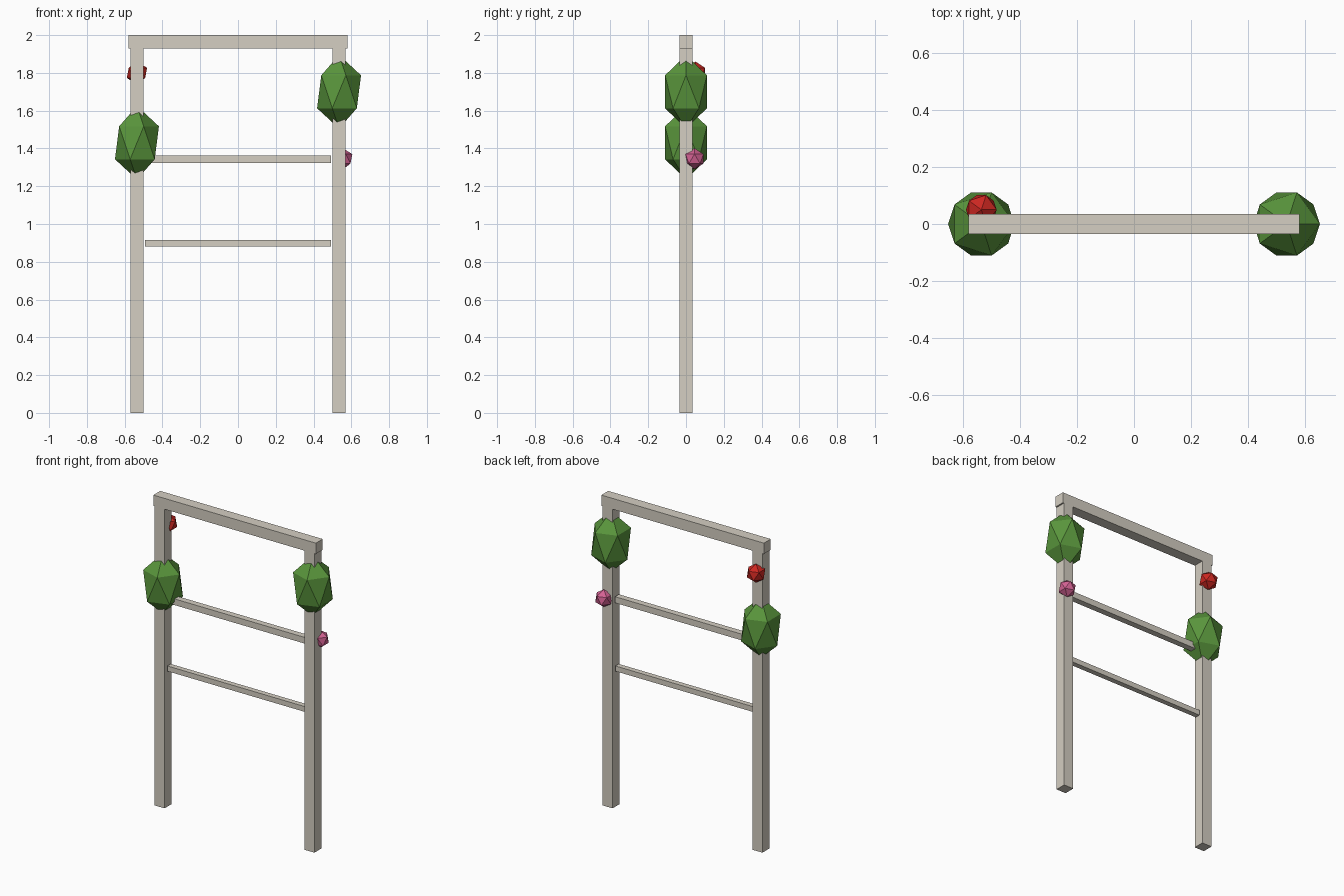
import bpy

if "Cube" in bpy.data.objects:
    bpy.data.objects.remove(bpy.data.objects["Cube"])


def material(name, rgb):
    mat = bpy.data.materials.new(name)
    mat.diffuse_color = (*rgb, 1.0)
    mat.use_nodes = True
    mat.node_tree.nodes["Principled BSDF"].inputs["Base Color"].default_value = mat.diffuse_color
    return mat


WOOD = material("pale_wood", (0.66, 0.62, 0.54))
LEAF = material("leaf_green", (0.10, 0.30, 0.045))
RED = material("red_petal", (0.60, 0.02, 0.015))
PINK = material("pink_petal", (0.65, 0.12, 0.29))


def box(name, size, centre):
    bpy.ops.mesh.primitive_cube_add(size=1, location=centre)
    obj = bpy.context.object
    obj.name = name
    obj.scale = size
    bpy.ops.object.transform_apply(location=False, rotation=False, scale=True)
    obj.data.materials.append(WOOD)


def blob(name, radius, centre, mat, stretch=1.0):
    bpy.ops.mesh.primitive_ico_sphere_add(subdivisions=1, radius=radius, location=centre)
    obj = bpy.context.object
    obj.name = name
    obj.scale.z = stretch
    bpy.ops.object.transform_apply(location=False, rotation=False, scale=True)
    obj.data.materials.append(mat)


POST_X = 0.535

# Posts, each wrapped in a stretched clump of leaves
for side, sign, leaf_z in (("left", -1, 1.43), ("right", 1, 1.70)):
    box(f"{side}_post", (0.07, 0.07, 1.93), (sign * POST_X, 0, 0.965))
    blob(f"{side}_leaf_clump", 0.13, (sign * POST_X, 0, leaf_z), LEAF, 1.5)

# Top beam
box("top_beam", (1.16, 0.07, 0.07), (0, 0, 1.965))

# Rungs, stopping just short of or at the posts
for name, thick, z in (("upper_rung", 0.04, 1.342), ("lower_rung", 0.034, 0.897)):
    box(name, (0.985, thick, thick), (0, 0, z))

# Flowers on the back of the posts
blob("red_flower", 0.06, (-POST_X, 0.05, 1.80), RED)
blob("pink_flower", 0.056, (0.555, 0.045, 1.345), PINK)
